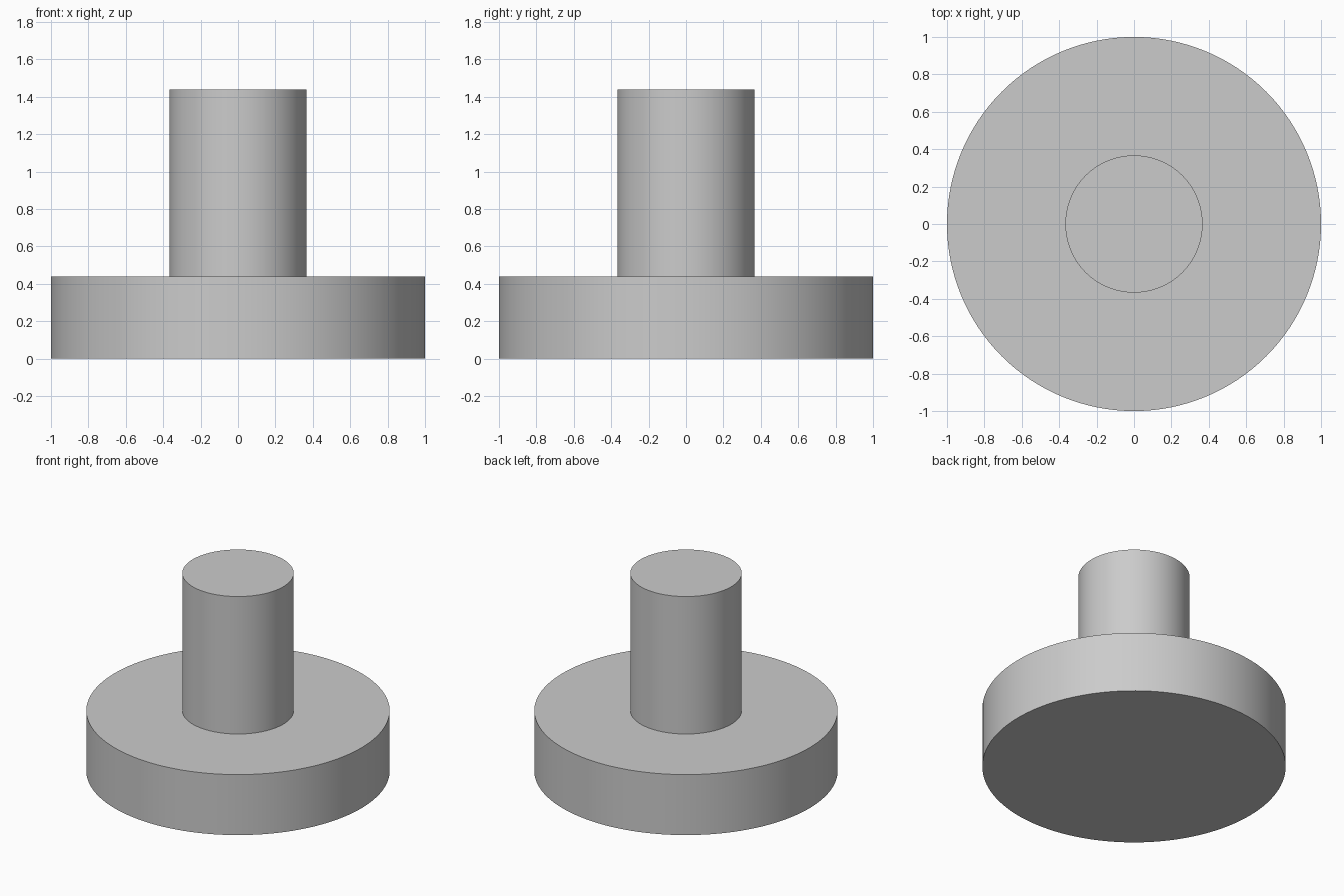
import bpy
import bmesh
import math

cube = bpy.data.objects.get("Cube")
if cube:
    bpy.data.objects.remove(cube, do_unlink=True)

SEGMENTS = 128
BASE_RADIUS, BASE_TOP = 1.0, 0.44
STEM_RADIUS, STEM_TOP = 0.367, 1.44

# Plain grey material
grey = bpy.data.materials.new("light_grey")
grey.use_nodes = True
colour = (0.6, 0.6, 0.6, 1)
grey.diffuse_color = colour
grey.node_tree.nodes["Principled BSDF"].inputs["Base Color"].default_value = colour

# Flanged peg: one closed solid, a stem extruded from a wide round base
bm = bmesh.new()


def ring(radius, z):
    step = 2 * math.pi / SEGMENTS
    return [bm.verts.new((radius * math.cos(i * step), radius * math.sin(i * step), z))
            for i in range(SEGMENTS)]


rings = [ring(r, z) for r, z in (
    (BASE_RADIUS, 0), (BASE_RADIUS, BASE_TOP),
    (STEM_RADIUS, BASE_TOP), (STEM_RADIUS, STEM_TOP))]
for low, high in zip(rings, rings[1:]):
    for i in range(SEGMENTS):
        j = (i + 1) % SEGMENTS
        bm.faces.new((low[i], low[j], high[j], high[i]))

# Flat caps on the underside and the stem end
bm.faces.new(rings[0][::-1])
bm.faces.new(rings[-1])

mesh = bpy.data.meshes.new("flanged_peg")
bm.to_mesh(mesh)
bm.free()
mesh.materials.append(grey)
peg = bpy.data.objects.new("flanged_peg", mesh)
bpy.context.collection.objects.link(peg)

# Smooth walls with crisp rims
bpy.ops.object.select_all(action="DESELECT")
peg.select_set(True)
bpy.context.view_layer.objects.active = peg
bpy.ops.object.shade_smooth_by_angle(angle=math.radians(30))
